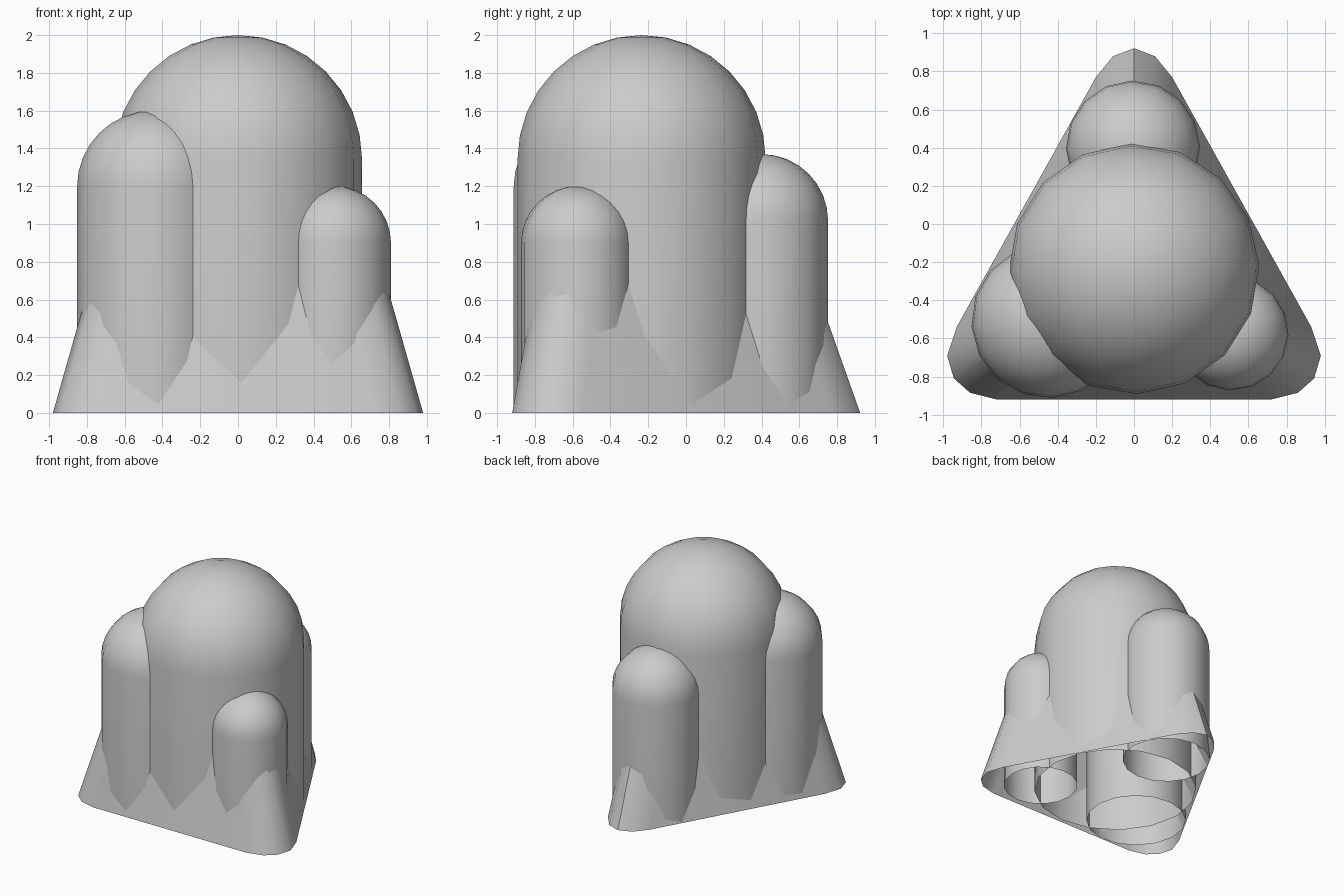
import bpy, bmesh, math

if "Cube" in bpy.data.objects:
    bpy.data.objects.remove(bpy.data.objects["Cube"])

SIDES = 16


def make_object(name, bm):
    bmesh.ops.recalc_face_normals(bm, faces=bm.faces)
    mesh = bpy.data.meshes.new(name)
    bm.to_mesh(mesh)
    bm.free()
    obj = bpy.data.objects.new(name, mesh)
    bpy.context.collection.objects.link(obj)
    bpy.ops.object.select_all(action='DESELECT')
    obj.select_set(True)
    bpy.context.view_layer.objects.active = obj
    bpy.ops.object.shade_smooth_by_angle(angle=math.radians(35))
    return obj


def bridge(bm, a, b):
    for i in range(len(a)):
        j = (i + 1) % len(a)
        bm.faces.new((a[i], a[j], b[j], b[i]))


# Round-topped column, open at the bottom
def column(name, x, y, radius, top, turn=0, rings=8):
    bm = bmesh.new()
    profile = [(radius, 0)]
    for k in range(rings):
        t = math.pi / 2 * k / rings
        profile.append((radius * math.cos(t), top - radius + radius * math.sin(t)))
    loops = []
    for r, z in profile:
        angles = [2 * math.pi * i / SIDES + math.radians(turn) for i in range(SIDES)]
        loops.append([bm.verts.new((x + r * math.cos(a), y + r * math.sin(a), z))
                      for a in angles])
    for a, b in zip(loops, loops[1:]):
        bridge(bm, a, b)
    tip = bm.verts.new((x, y, top))
    for i in range(SIDES):
        bm.faces.new((loops[-1][i], loops[-1][(i + 1) % SIDES], tip))
    return make_object(name, bm)


column("main_column", 0, -0.235, 0.657, 2.0, 1.5)
column("left_column", -0.45, -0.51, 0.403, 1.6, 4)
column("right_column", 0.51, -0.573, 0.3, 1.2, -2)
column("back_column", -0.005, 0.4, 0.352, 1.37, 1)

# Tapered skirt with a rounded triangular outline, open underneath
half = [(0.11, 0.88), (0.2, 0.77), (0.93, -0.54), (0.98, -0.69),
        (0.945, -0.81), (0.86, -0.885), (0.72, -0.92)]
outline = [(0, 0.922)] + half + [(-x, y) for x, y in reversed(half)]
bm = bmesh.new()
height, taper, centre_y = 0.72, 0.29, -0.3
s = 1 - taper * height
low = [bm.verts.new((x, y, 0)) for x, y in outline]
high = [bm.verts.new((x * s, centre_y + (y - centre_y) * s, height)) for x, y in outline]
bridge(bm, low, high)
make_object("base_skirt", bm)
